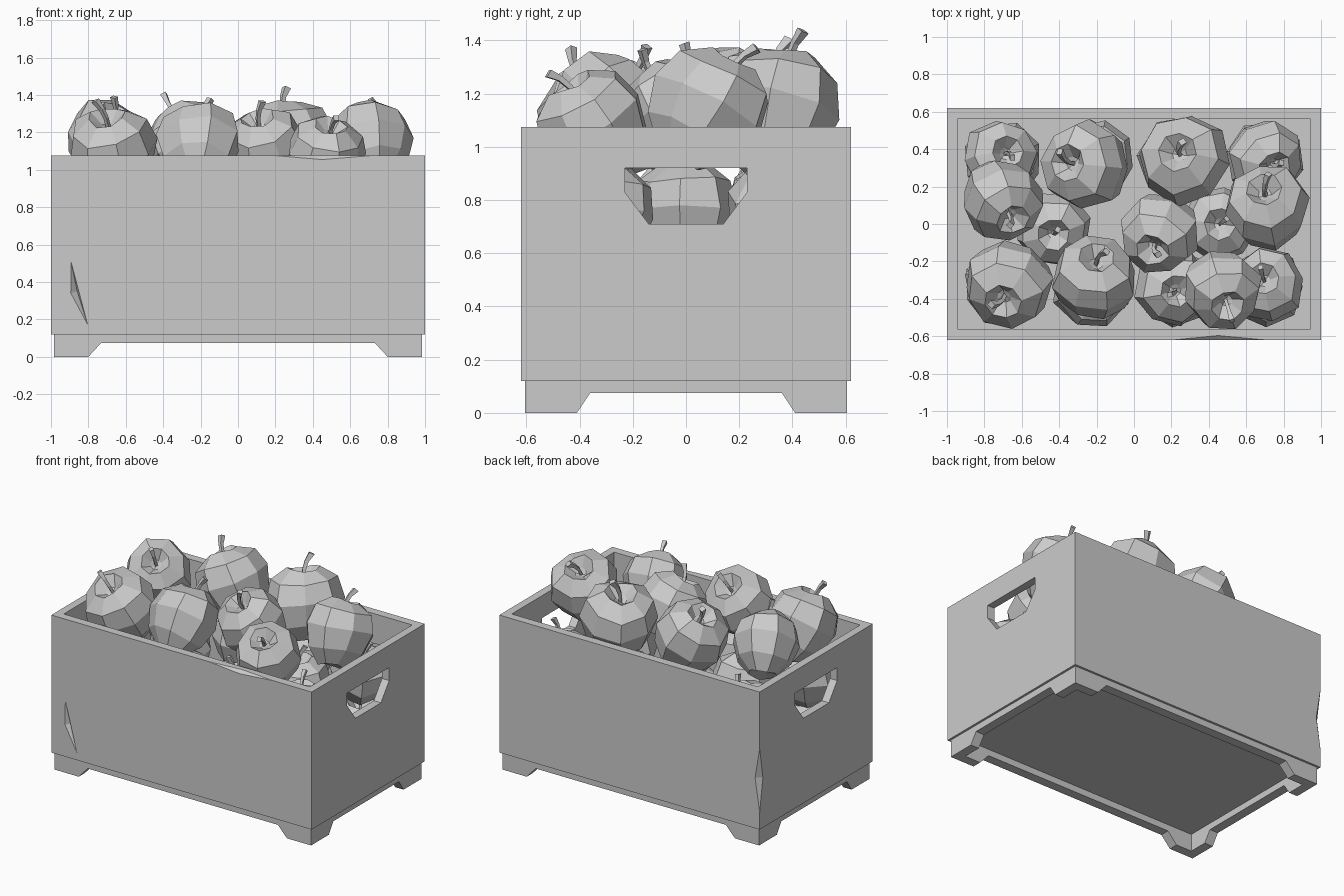
import bpy, bmesh, math, random
from mathutils import Vector, Matrix

random.seed(4)
if "Cube" in bpy.data.objects:
    bpy.data.objects.remove(bpy.data.objects["Cube"])

grey = bpy.data.materials.new("plain grey")
grey.use_nodes = True
grey.diffuse_color = (0.6, 0.6, 0.6, 1)
grey.node_tree.nodes["Principled BSDF"].inputs["Base Color"].default_value = (0.6, 0.6, 0.6, 1)


def finish(bm, name):
    bmesh.ops.recalc_face_normals(bm, faces=bm.faces)
    mesh = bpy.data.meshes.new(name)
    bm.to_mesh(mesh)
    bm.free()
    mesh.materials.append(grey)
    return mesh


def place(mesh, name):
    ob = bpy.data.objects.new(name, mesh)
    bpy.context.collection.objects.link(ob)
    return ob


def hull(points, name):
    """Convex solid around a few points."""
    bm = bmesh.new()
    for p in points:
        bm.verts.new(p)
    bmesh.ops.convex_hull(bm, input=bm.verts)
    bmesh.ops.dissolve_limit(bm, angle_limit=0.01, verts=bm.verts, edges=bm.edges)
    return place(finish(bm, name), name)


def box(hx, hy, z0, z1, name):
    return hull([(x, y, z) for x in (-hx, hx) for y in (-hy, hy) for z in (z0, z1)], name)


def carve(ob, cutters):
    """Cut every cutter out of ob, then delete the cutters."""
    for c in cutters:
        mod = ob.modifiers.new("cut", 'BOOLEAN')
        mod.operation, mod.solver, mod.object = 'DIFFERENCE', 'EXACT', c
        c.hide_render = True
    deps = bpy.context.evaluated_depsgraph_get()
    deps.update()
    mesh = bpy.data.meshes.new_from_object(ob.evaluated_get(deps))
    ob.modifiers.clear()
    ob.data = mesh
    for c in cutters:
        bpy.data.objects.remove(c)


# Crate box with hand holes, a worn rim and two chips
crate = box(1, 0.62, 0.12, 1.075, "crate_box")
handle = [(s * y, z) for s in (-1, 1) for y, z in ((0.23, 0.92), (0.23, 0.83), (0.14, 0.71))]
carve(crate, [
    box(0.945, 0.562, 0.17, 1.3, "inside_cutter"),
    hull([(x, y, z) for x in (-1.2, 1.2) for y, z in handle], "handle_cutter"),
    hull([(0.1, -0.625, 1.08), (0.82, -0.625, 1.08), (0.45, -0.585, 1.085),
          (0.45, -0.625, 1.05), (0.45, -0.7, 1.1)], "rim_cutter"),
    hull([(-0.895, -0.622, 0.52), (-0.8, -0.622, 0.16), (-0.9, -0.625, 0.34),
          (-0.86, -0.59, 0.35), (-0.85, -0.66, 0.34)], "front_chip_cutter"),
    hull([(-1.003, 0.623, 0.72), (-1.003, 0.623, 0.2), (-0.96, 0.625, 0.47),
          (-1.005, 0.58, 0.47), (-1.05, 0.67, 0.47)], "corner_chip_cutter"),
])

# Base frame with four corner feet
base = box(0.985, 0.605, 0, 0.12, "base_frame")
notch = [(-1, -0.075), (1, -0.075), (-1, 0.075), (1, 0.075)]
carve(base, [
    box(0.92, 0.54, -0.1, 0.2, "frame_cutter"),
    hull([(s * (0.8 - 0.93 * z), y, z) for s, z in notch for y in (-1, 1)], "long_notch_cutter"),
    hull([(x, s * (0.41 - 0.67 * z), z) for s, z in notch for x in (-1.5, 1.5)], "short_notch_cutter"),
])


# Faceted apple of unit radius, spun from a profile
def apple_mesh():
    profile = [(0.16, 0.66), (0.42, 0.9), (0.85, 0.62), (1, 0.1), (0.8, -0.5), (0.42, -0.92)]
    sides = 8
    bm = bmesh.new()
    rings = []
    for i, (r, z) in enumerate(profile):
        ring = []
        for k in range(sides):
            a = math.tau * k / sides
            lobe = 1 + 0.04 * math.cos(3 * a + 1)
            lift = 0.05 * math.sin(2 * a + i)
            ring.append(bm.verts.new((r * lobe * math.cos(a), r * lobe * math.sin(a), z + lift)))
        rings.append(ring)
    for a, b in zip(rings, rings[1:]):
        for k in range(sides):
            n = (k + 1) % sides
            bm.faces.new((a[k], a[n], b[n], b[k]))
    for ring, z in ((rings[0], 0.6), (rings[-1], -0.8)):
        tip = bm.verts.new((0, 0, z))
        for k in range(sides):
            bm.faces.new((ring[k], ring[(k + 1) % sides], tip))
    return finish(bm, "apple")


# Bent four-sided stem, wider at the tip
def stem_mesh():
    bm = bmesh.new()
    rings = []
    for x, z, w in ((0, 0.55, 0.04), (0.02, 0.85, 0.04), (0.1, 1.08, 0.045), (0.24, 1.27, 0.065)):
        rings.append([bm.verts.new((x + w * sx, w * sy, z - 0.5 * w * sx))
                      for sx, sy in ((-1, -1), (1, -1), (1, 1), (-1, 1))])
    for a, b in zip(rings, rings[1:]):
        for k in range(4):
            bm.faces.new((a[k], a[k - 1], b[k - 1], b[k]))
    bm.faces.new(rings[0])
    bm.faces.new(rings[-1])
    return finish(bm, "stem")


apple, stem = apple_mesh(), stem_mesh()
count = 0


def add_apple(x, y, z, r, tx, ty):
    """Apple at x, y, z whose stem leans towards tx, ty."""
    global count
    count += 1
    axis = Vector((tx, ty, math.sqrt(1 - tx * tx - ty * ty)))
    turn = Vector((0, 0, 1)).rotation_difference(axis).to_matrix().to_4x4()
    spin = Matrix.Rotation(random.uniform(0, math.tau), 4, 'Z')
    matrix = Matrix.Translation((x, y, z)) @ turn @ spin @ Matrix.Scale(r, 4)
    for mesh, name in ((apple, "apple"), (stem, "apple_stem")):
        place(mesh, f"{name}_{count:02d}").matrix_world = matrix


# Top layer
for a in ((-0.25, 0.315, 1.14, 0.24, -0.5, 0.05), (0.275, 0.34, 1.13, 0.25, -0.2, 0.2),
          (-0.71, 0.14, 1.15, 0.22, 0.3, -0.6), (0.715, 0.08, 1.14, 0.23, -0.1, 0.5),
          (0.14, -0.04, 1.11, 0.22, -0.2, -0.5), (-0.67, -0.31, 1.1, 0.24, -0.15, -0.5),
          (-0.21, -0.3, 1.13, 0.23, 0.05, 0.6), (0.47, -0.34, 1.07, 0.215, 0.15, -0.5)):
    add_apple(*a)

# Middle layer
for x, y, tx, ty in ((-0.72, 0.35, 0.25, 0.2), (0.7, 0.36, 0.3, -0.3), (0.2, -0.34, 0.15, -0.1),
                     (0.71, -0.33, -0.1, 0.2), (-0.43, -0.02, 0, -0.2), (0.46, 0, 0, 0),
                     (-0.2, 0.35, 0, 0), (0.25, 0.35, 0.1, 0), (-0.7, -0.33, 0, 0.1), (-0.22, -0.35, 0.1, 0)):
    add_apple(x, y, 0.75, 0.205, tx, ty)

# Bottom layer
for x in (-0.7, -0.23, 0.23, 0.7):
    for y in (-0.34, 0.34):
        add_apple(x, y, 0.37, 0.21, 0, 0)
